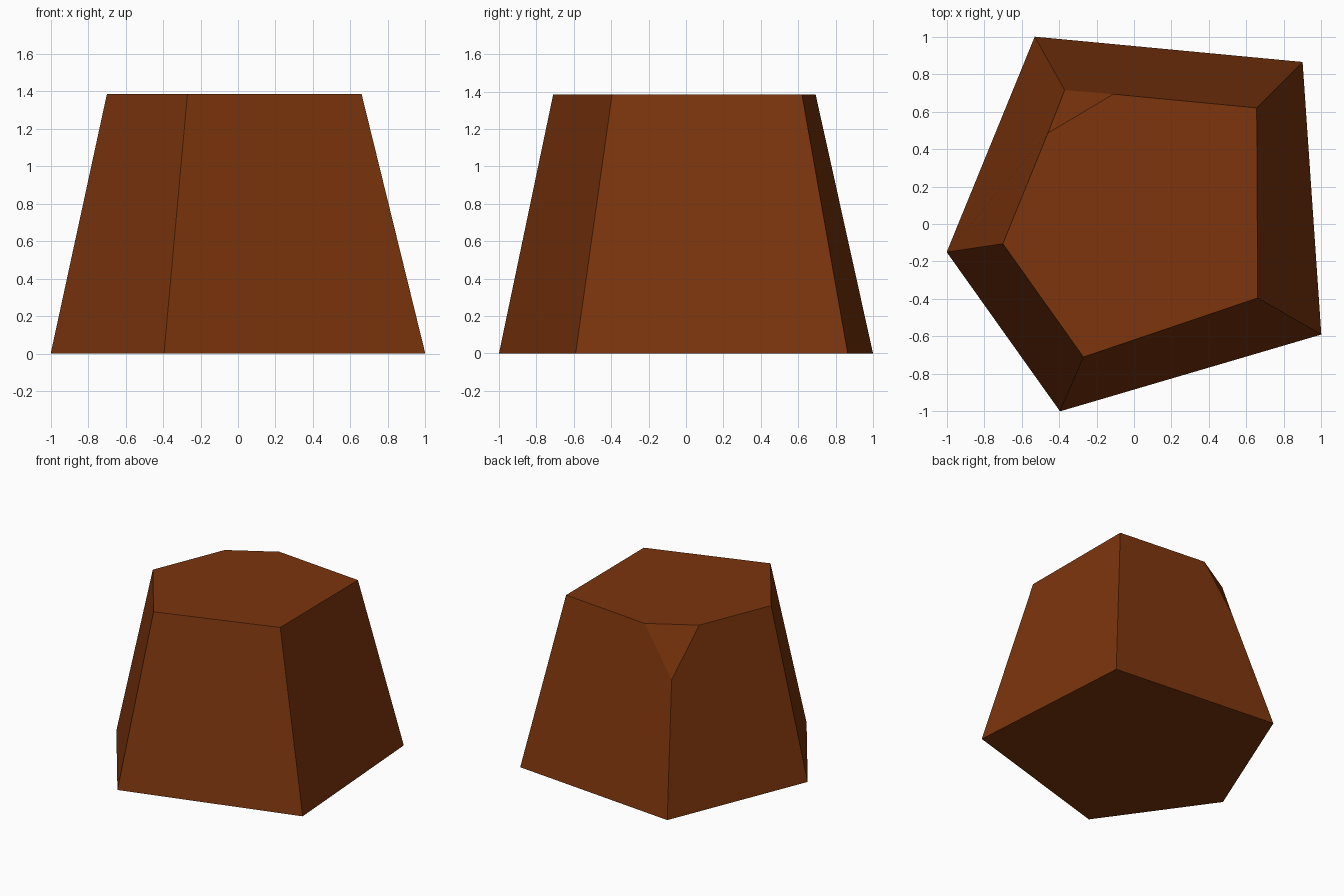
import bpy, bmesh

if "Cube" in bpy.data.objects:
    bpy.data.objects.remove(bpy.data.objects["Cube"])

# Brown paint
mat = bpy.data.materials.new("brown")
mat.diffuse_color = (0.20, 0.035, 0.004, 1)
mat.use_nodes = True
mat.node_tree.nodes["Principled BSDF"].inputs["Base Color"].default_value = mat.diffuse_color

H = 1.385
base = [(-0.53, 1.0), (-1.0, -0.15), (-0.395, -1.0), (1.0, -0.59), (0.9, 0.865)]
top = [(-0.70, -0.105), (-0.27, -0.71), (0.66, -0.395), (0.655, 0.62)]

bm = bmesh.new()
b = [bm.verts.new((x, y, 0)) for x, y in base]
t = [bm.verts.new((x, y, H)) for x, y in top]
# Chipped back-left corner: a low apex and two points on the top rim
apex = bm.verts.new((-0.37, 0.715, 1.0))
cut_l = bm.verts.new((-0.46, 0.485, H))
cut_b = bm.verts.new((-0.11, 0.693, H))

# Plain tapered sides
for i in range(3):
    bm.faces.new((b[i + 1], b[i + 2], t[i + 1], t[i]))
# Sides beside the chip, the chip, the top and the bottom
bm.faces.new((b[0], b[1], t[0], cut_l, apex))
bm.faces.new((b[4], b[0], apex, cut_b, t[3]))
bm.faces.new((apex, cut_l, cut_b))
bm.faces.new(t + [cut_b, cut_l])
bm.faces.new(b[::-1])
bmesh.ops.recalc_face_normals(bm, faces=bm.faces)

me = bpy.data.meshes.new("tapered_block")
bm.to_mesh(me)
bm.free()
me.materials.append(mat)
ob = bpy.data.objects.new("tapered_block", me)
bpy.context.collection.objects.link(ob)
